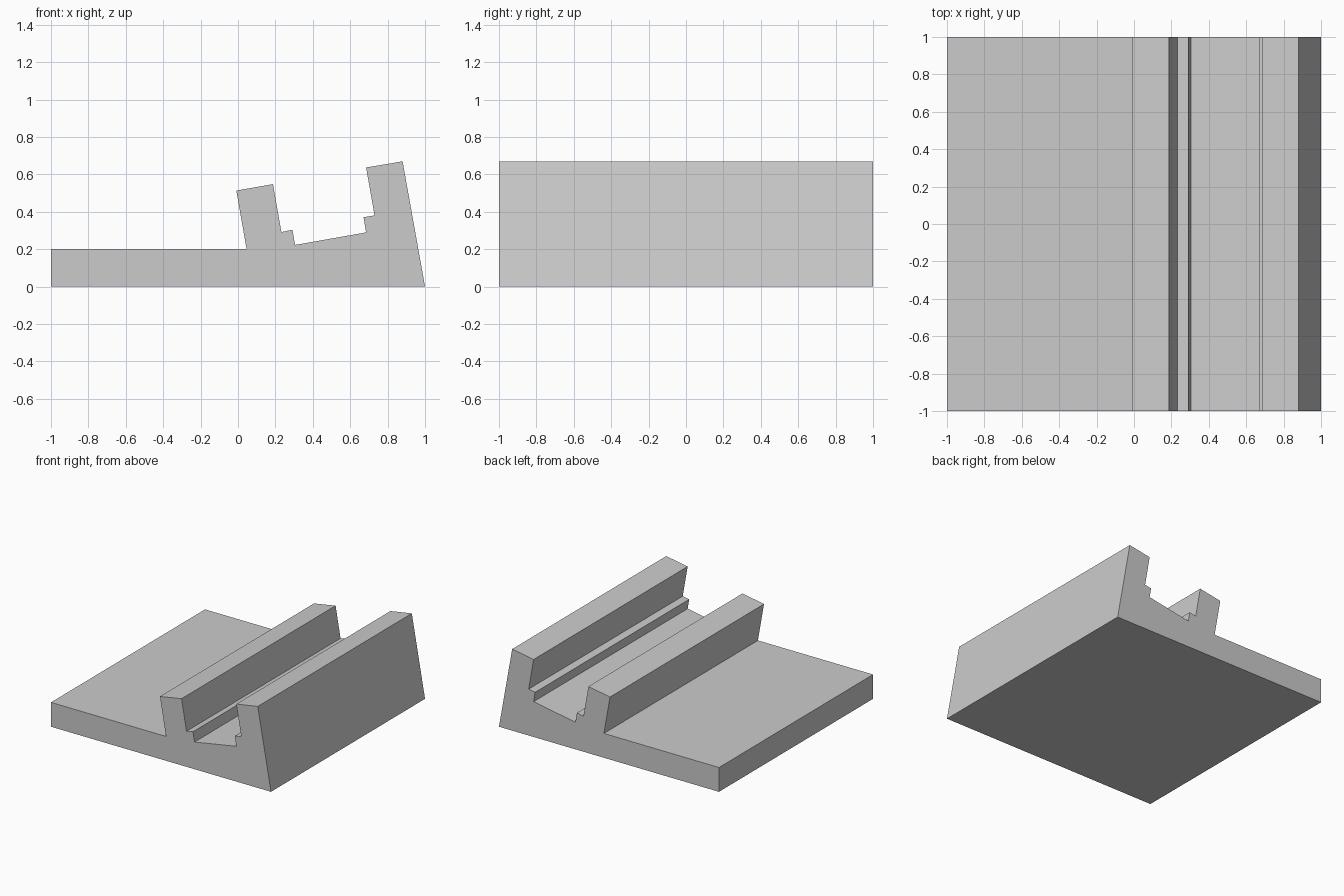
import bpy
import bmesh

cube = bpy.data.objects.get("Cube")
if cube:
    bpy.data.objects.remove(cube, do_unlink=True)

# Plain grey material
grey = bpy.data.materials.new("light_grey")
grey.use_nodes = True
colour = (0.6, 0.6, 0.6, 1)
grey.diffuse_color = colour
grey.node_tree.nodes["Principled BSDF"].inputs["Base Color"].default_value = colour

# Side profile (x, z): flat base, leaning front wall, stepped channel, leaning back wall
profile = [
    (-1, 0), (1, 0),
    (0.88, 0.67), (0.685, 0.637),
    (0.73, 0.381), (0.671, 0.371), (0.685, 0.29),
    (0.305, 0.223), (0.291, 0.304), (0.232, 0.292),
    (0.187, 0.548), (-0.009, 0.514),
    (0.046, 0.2), (-1, 0.2),
]


def extrude_profile(name, points, depth, material):
    """Extrude an x-z outline along y, centred on y = 0."""
    bm = bmesh.new()
    face = bm.faces.new([bm.verts.new((x, -depth / 2, z)) for x, z in points])
    result = bmesh.ops.extrude_face_region(bm, geom=[face], use_keep_orig=True)
    moved = [v for v in result["geom"] if isinstance(v, bmesh.types.BMVert)]
    bmesh.ops.translate(bm, verts=moved, vec=(0, depth, 0))
    bmesh.ops.recalc_face_normals(bm, faces=bm.faces)
    mesh = bpy.data.meshes.new(name)
    bm.to_mesh(mesh)
    bm.free()
    mesh.materials.append(material)
    obj = bpy.data.objects.new(name, mesh)
    bpy.context.collection.objects.link(obj)
    return obj


extrude_profile("slotted_stand", profile, 2, grey)
